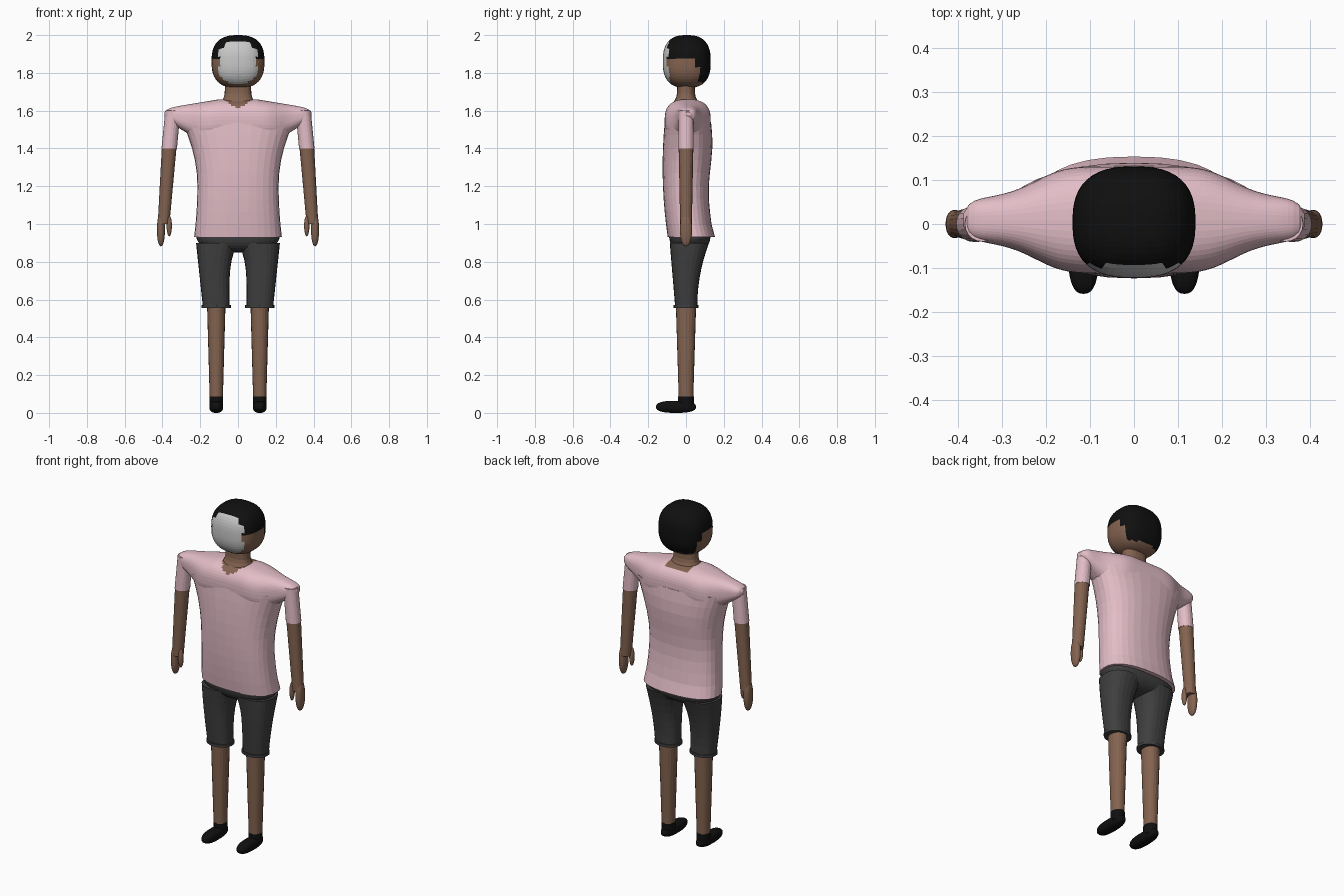
import bpy, bmesh, math

cube = bpy.data.objects.get("Cube")
if cube:
    bpy.data.objects.remove(cube, do_unlink=True)


def material(name, red, green, blue):
    mat = bpy.data.materials.new(name)
    mat.use_nodes = True
    mat.diffuse_color = (red, green, blue, 1)
    shader = mat.node_tree.nodes["Principled BSDF"]
    shader.inputs["Base Color"].default_value = mat.diffuse_color
    return mat


skin = material("brown skin", .23, .125, .08)
pink = material("pink cloth", .77, .51, .57)
charcoal = material("charcoal cloth", .05, .05, .05)
black = material("black", .005, .005, .005)
pale = material("pale grey", .58, .58, .58)


def finish(bm, name, materials, colour_rule):
    bmesh.ops.recalc_face_normals(bm, faces=bm.faces)
    if colour_rule:
        for face in bm.faces:
            face.material_index = colour_rule(face.calc_center_median())
    mesh = bpy.data.meshes.new(name)
    bm.to_mesh(mesh)
    bm.free()
    for mat in materials:
        mesh.materials.append(mat)
    bpy.context.collection.objects.link(bpy.data.objects.new(name, mesh))


def spread(start, end, steps):
    return [start + (end - start) * i / steps for i in range(steps + 1)]


def rounded(value, power):
    return math.copysign(abs(value) ** (2 / power), value)


def loft(name, materials, axis, positions, section, sides=24, power=2.4, colour_rule=None):
    """Skin rounded sections; section(t) gives the low and high bounds on the other axes."""
    bm = bmesh.new()
    across, along = [i for i in range(3) if i != axis]
    loops = []
    for t in positions:
        left, right, low, high = section(t)
        loop = []
        for i in range(sides):
            angle = math.tau * i / sides
            point = [t, t, t]
            point[across] = (left + right + (right - left) * rounded(math.cos(angle), power)) / 2
            point[along] = (low + high + (high - low) * rounded(math.sin(angle), power)) / 2
            loop.append(bm.verts.new(point))
        loops.append(loop)
    for lower, upper in zip(loops, loops[1:]):
        for i in range(sides):
            bm.faces.new((lower[i - 1], lower[i], upper[i], upper[i - 1]))
    bm.faces.new(loops[0])
    bm.faces.new(loops[-1])
    finish(bm, name, materials, colour_rule)


def tube(name, mat, heights, centres, radii, depth=1):
    """Straight tapered limb from its bottom to its top."""
    bottom, top = heights

    def section(z):
        share = (z - bottom) / (top - bottom)
        x = centres[0] + (centres[1] - centres[0]) * share
        r = radii[0] + (radii[1] - radii[0]) * share
        return x - r, x + r, -r * depth, r * depth

    loft(name, [mat], 2, spread(bottom, top, 4), section, sides=20, power=2.1)


def blob(name, materials, centre, size, cuts=9, power=2.6, colour_rule=None):
    """Rounded box made from an evenly spread cube grid."""
    bm = bmesh.new()
    bmesh.ops.create_cube(bm, size=2)
    bmesh.ops.subdivide_edges(bm, edges=bm.edges[:], cuts=cuts, use_grid_fill=True)
    for vert in bm.verts:
        grid = [math.tan(c * math.pi / 4) for c in vert.co]
        length = sum(abs(c) ** power for c in grid) ** (1 / power)
        vert.co = [m + c / length * s for m, c, s in zip(centre, grid, size)]
    finish(bm, name, materials, colour_rule)


# Shirt body: narrow waist, wide chest, curved back with a flared hem
def shirt_section(z):
    rise = z - 1.2
    width = .215 + (.7 if rise > 0 else .24) * rise ** 2
    front = -.124 + .2 * (rise - .1) ** 2
    back = .13 - .01 * math.cos(12 * (z - 1.17)) + .2 * max(0, 1 - z)
    return -width, width, front, back


loft("shirt_body", [pink], 2, spread(.93, 1.54, 9), shirt_section, sides=32)


# Shoulders: deep at the chest, thinning towards the rounded sleeve tops
def shoulder_section(x):
    x = abs(x)
    tip = math.sqrt(1 - (x / .39) ** 20)
    depth = tip * (.045 + .077 / (1 + (x / .235) ** 6))
    top = 1.66 - .165 * max(0, x - .1)
    bottom = 1.44 + .6 * max(0, x - .2)
    middle, half = (top + bottom) / 2, (top - bottom) / 2 * tip
    return .009 - depth, .009 + depth, middle - half, middle + half


def neckline(c):
    edge = 1.607 + abs(c.x) * .7 if c.y < 0 else 1.645
    return int(abs(c.x) < .075 and c.z > edge)


loft("shirt_shoulders", [pink, skin], 0, spread(-.388, .388, 62), shoulder_section,
     sides=48, power=2.6, colour_rule=neckline)


# Neck, flaring into the shoulders
def neck_section(z):
    flare = max(0, (1.7 - z) / .07) ** 2
    width, depth = .07 + .03 * flare, .047 + .03 * flare
    return -width, width, -depth, depth


loft("neck", [skin], 2, spread(1.63, 1.75, 6), neck_section)


# Head: hair stepping down to the nape, and a flat face panel
def head_colour(c):
    x = abs(c.x)
    panel_top = 1.97 if x < .07 else 1.93
    if c.y < -.085 and x < .1 and 1.745 < c.z < panel_top:
        return 2
    hairline = 1.875 if c.y < .05 else 1.83 if c.y < .07 else 1.75
    return int(c.z > hairline)


blob("head", [skin, black, pale], (0, .004, 1.86), (.14, .127, .14), cuts=13, colour_rule=head_colour)


# Shorts: seat, and legs that meet in an arch
def shorts_section(z):
    rise = (z - .57) / .33
    inner = .046 * (1 - rise ** 4)
    outer = .187 + .035 * rise
    return inner, outer, -.058 - .028 * rise, .06 + .062 * rise ** 2


def mirrored(section):
    def flipped(z):
        inner, outer, front, back = section(z)
        return -outer, -inner, front, back
    return flipped


blob("shorts_seat", [charcoal], (0, .02, .95), (.222, .11, .1))
loft("left_shorts_leg", [charcoal], 2, spread(.57, .9, 7), shorts_section)
loft("right_shorts_leg", [charcoal], 2, spread(.57, .9, 7), mirrored(shorts_section))

# Limbs on both sides
for side, sign in (("left", 1), ("right", -1)):
    hip = sign * .115
    tube(side + "_sleeve", pink, (1.4, 1.6), (sign * .364, sign * .345), (.041, .04))
    tube(side + "_arm", skin, (1, 1.41), (sign * .394, sign * .364), (.031, .039))
    blob(side + "_hand", [skin], (sign * .408, 0, .97), (.021, .032, .088), power=2.2)
    blob(side + "_thumb", [skin], (sign * .364, -.014, .99), (.014, .016, .055), power=2)
    tube(side + "_shorts_cuff", charcoal, (.555, .57), (hip, hip), (.078, .078), depth=.85)
    tube(side + "_leg", skin, (.08, .58), (hip, hip), (.035, .049), depth=1.1)
    blob(side + "_shoe", [black], (hip, -.053, .032), (.036, .106, .032))
    tube(side + "_shoe_collar", black, (.03, .087), (hip, hip), (.036, .036), depth=1.15)
